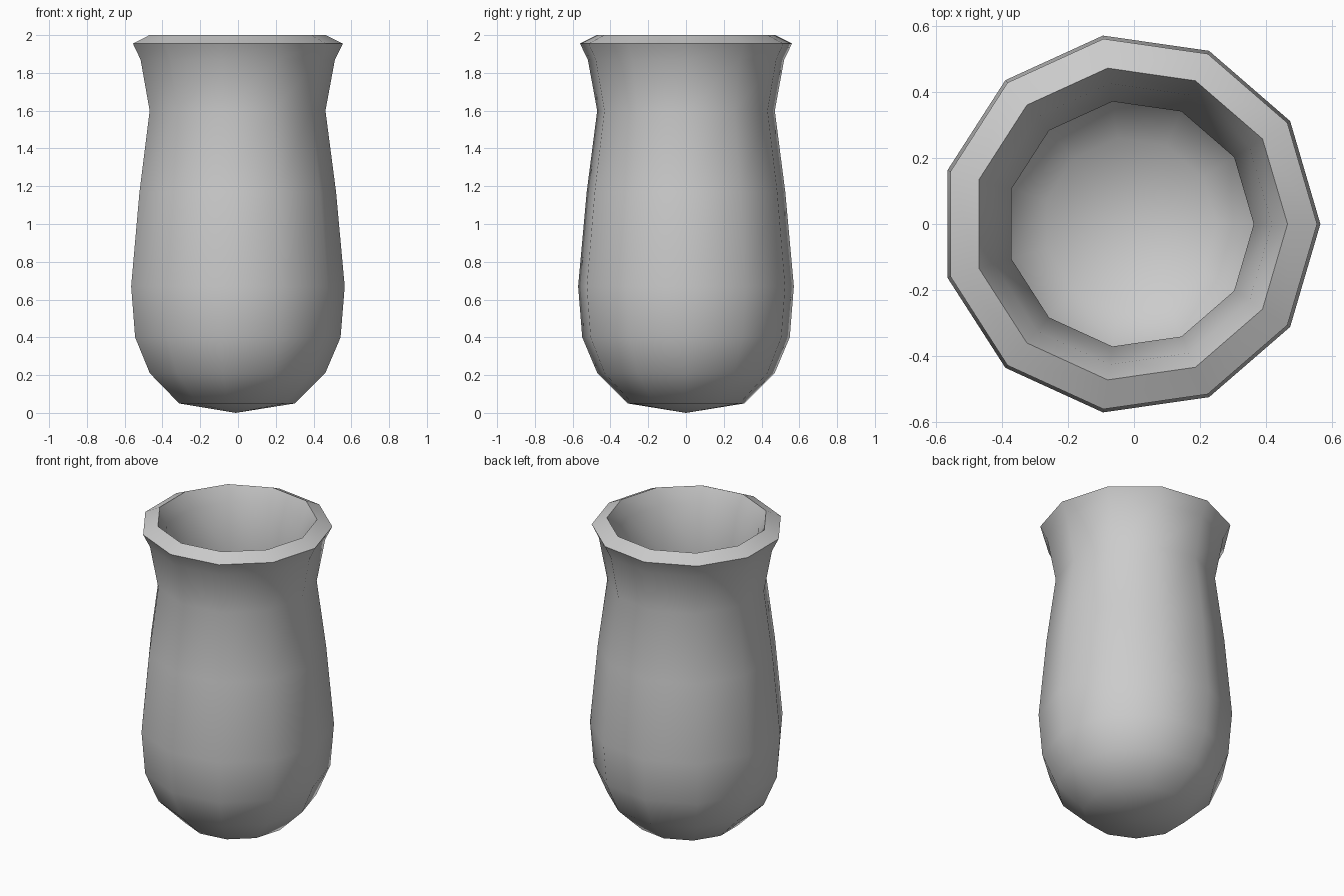
import bpy, bmesh, math

if "Cube" in bpy.data.objects:
    bpy.data.objects.remove(bpy.data.objects["Cube"])

SIDES = 11
# Outer profile: radius, height
PROFILE = [(0.312, 0.05), (0.474, 0.21), (0.555, 0.40), (0.577, 0.67),
           (0.531, 1.17), (0.475, 1.60), (0.525, 1.87), (0.567, 1.955)]
CX = -0.012  # an odd-sided ring is off-centre in its bounding box

# Outer shell, lathed from the profile
bm = bmesh.new()
tip = bm.verts.new((CX, 0, 0))
rings = []
for r, z in PROFILE:
    rings.append([bm.verts.new((CX + r * math.cos(2 * math.pi * i / SIDES),
                                r * math.sin(2 * math.pi * i / SIDES), z))
                  for i in range(SIDES)])
for i in range(SIDES):
    j = (i + 1) % SIDES
    bm.faces.new((tip, rings[0][j], rings[0][i]))
    for a, b in zip(rings, rings[1:]):
        bm.faces.new((a[i], a[j], b[j], b[i]))
mesh = bpy.data.meshes.new("vase")
bm.to_mesh(mesh)
bm.free()
vase = bpy.data.objects.new("vase", mesh)
bpy.context.collection.objects.link(vase)

# Wall thickness, grown inward, which also forms the sloped rim
wall = vase.modifiers.new("wall", 'SOLIDIFY')
wall.thickness = 0.1
wall.offset = -1
bpy.context.view_layer.objects.active = vase
vase.select_set(True)
bpy.ops.object.modifier_apply(modifier="wall")

# Smooth body with a crisp rim
bpy.ops.object.shade_smooth_by_angle(angle=math.radians(45))
